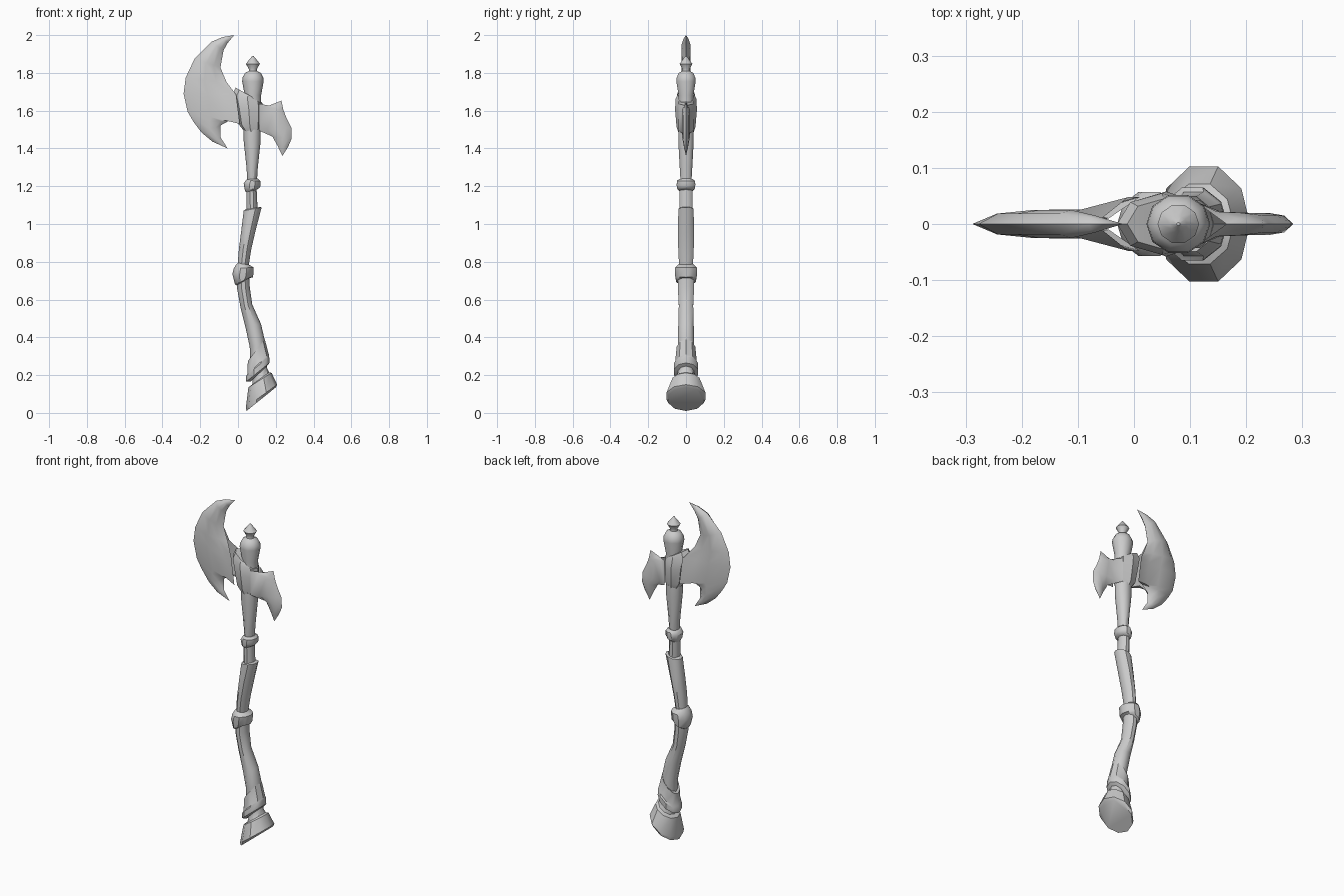
import bpy, bmesh
from math import cos, sin, pi, radians
from mathutils import Vector


def finish(name, bm, angle):
    bmesh.ops.recalc_face_normals(bm, faces=bm.faces)
    me = bpy.data.meshes.new(name)
    bm.to_mesh(me)
    bm.free()
    me.shade_smooth()
    me.set_sharp_from_angle(angle=radians(angle))
    ob = bpy.data.objects.new(name, me)
    bpy.context.collection.objects.link(ob)
    return ob


def loft(name, rings, sides=10, angle=38):
    """Each ring: left x, left z, right x, right z, half depth in y."""
    bm = bmesh.new()
    loops = []
    for xl, zl, xr, zr, ry in rings:
        left, right = Vector((xl, 0, zl)), Vector((xr, 0, zr))
        c, u = (left + right) / 2, (right - left) / 2
        loops.append([bm.verts.new(c + u * cos(a) + Vector((0, ry * sin(a), 0)))
                      for a in (2 * pi * i / sides for i in range(sides))])
    for a, b in zip(loops, loops[1:]):
        for i in range(sides):
            j = (i + 1) % sides
            bm.faces.new((a[i], a[j], b[j], b[i]))
    bm.faces.new(loops[0])
    bm.faces.new(loops[-1])
    return finish(name, bm, angle)


def blade(name, top, rows, bottom, thick):
    """Rows: cutting edge x, z, inner x, z, inner half depth."""
    bm = bmesh.new()
    steps = (0, 0.16, 0.45, 0.74, 1)

    def half(s):
        grid = []
        for i, (xo, zo, xi, zi, yi) in enumerate(rows):
            end = i in (0, len(rows) - 1)
            t = thick * (0.6 if end else 1)
            depth = (0, t * 0.75, t, max(t * 0.8, yi * 0.55), yi)
            grid.append([bm.verts.new((xo + (xi - xo) * f, s * d, zo + (zi - zo) * f))
                         for f, d in zip(steps, depth)])
        for a, b in zip(grid, grid[1:]):
            for k in range(len(steps) - 1):
                bm.faces.new((a[k], a[k + 1], b[k + 1], b[k]))
        for tip, row in ((top, grid[0]), (bottom, grid[-1])):
            v = bm.verts.new((tip[0], 0, tip[1]))
            for k in range(len(steps) - 1):
                bm.faces.new((v, row[k], row[k + 1]))

    half(1)
    half(-1)
    bmesh.ops.remove_doubles(bm, verts=bm.verts, dist=0.0005)
    return finish(name, bm, 50)


# Flared pommel with slanted foot
loft("pommel", [(.045, .01, .20, .135, .10), (.042, .03, .207, .15, .108),
                (.055, .135, .178, .212, .075), (.075, .15, .165, .215, .055),
                (.078, .17, .155, .235, .045), (.075, .20, .15, .26, .045)])

# Bottom sleeve with rim and oblique mouth
loft("bottom_sleeve", [(.065, .165, .155, .25, .055), (.043, .165, .167, .265, .068),
                       (.043, .195, .165, .30, .068), (.05, .205, .163, .31, .06),
                       (.052, .275, .142, .39, .052), (.06, .28, .138, .375, .045)])

# Curved lower grip
loft("lower_grip", [(.065, .24, .145, .29, .045), (.062, .35, .145, .37, .045),
                    (.038, .46, .122, .47, .043), (.013, .56, .075, .575, .04),
                    (-.005, .66, .062, .67, .045), (-.005, .73, .06, .73, .045)])

# Lower knot ring
loft("lower_ring", [(-.01, .675, .045, .70, .04), (-.016, .68, .06, .715, .055),
                    (-.03, .735, .08, .718, .06), (-.022, .765, .083, .77, .06),
                    (-.01, .785, .058, .785, .045), (0, .795, .05, .79, .035)])

# Middle grip with overhanging lip
loft("middle_grip", [(-.003, .77, .055, .77, .038), (.005, .87, .07, .865, .043),
                     (.018, .97, .093, .965, .045), (.03, 1.07, .125, 1.088, .042),
                     (.04, 1.078, .118, 1.09, .035)])
loft("upper_neck", [(.045, 1.05, .105, 1.05, .036), (.045, 1.2, .098, 1.2, .036)])

# Upper knot ring
loft("upper_ring", [(.042, 1.168, .10, 1.182, .036), (.036, 1.18, .112, 1.19, .048),
                    (.03, 1.215, .12, 1.20, .052), (.04, 1.23, .118, 1.228, .05),
                    (.048, 1.236, .105, 1.24, .035)])

# Shaft flaring into the head
loft("upper_shaft", [(.05, 1.22, .10, 1.22, .03), (.045, 1.30, .105, 1.30, .035),
                     (.03, 1.44, .12, 1.44, .043), (.03, 1.5, .12, 1.5, .043)])

# Head socket holding both blades
loft("head_socket", [(.035, 1.488, .105, 1.477, .04), (.002, 1.53, .124, 1.50, .05),
                     (-.015, 1.62, .13, 1.59, .058), (-.03, 1.685, .13, 1.64, .055),
                     (-.012, 1.722, .118, 1.648, .045)], sides=8, angle=30)

# Turned finial
cx = .079
loft("finial", [(cx - r, z, cx + r, z, r * .95) for r, z in (
    (.045, 1.60), (.043, 1.68), (.057, 1.755), (.055, 1.775), (.042, 1.80),
    (.022, 1.81), (.021, 1.82), (.037, 1.848), (.015, 1.876), (.003, 1.89))])

# Large crescent blade
blade("large_blade", (-.02, 2.0), [
    (-.08, 1.99, -.055, 1.958, 0), (-.14, 1.965, -.077, 1.918, 0),
    (-.23, 1.875, -.093, 1.828, 0), (-.277, 1.775, -.06, 1.75, .008),
    (-.288, 1.69, -.01, 1.685, .048), (-.267, 1.595, .01, 1.53, .048),
    (-.235, 1.54, -.045, 1.548, .01), (-.193, 1.484, -.092, 1.522, 0),
    (-.135, 1.436, -.092, 1.458, 0)], (-.055, 1.40), .025)

# Small rear blade
blade("small_blade", (.23, 1.653), [
    (.24, 1.605, .165, 1.627, 0), (.256, 1.563, .11, 1.637, .04),
    (.282, 1.51, .11, 1.495, .04), (.284, 1.452, .182, 1.463, 0),
    (.266, 1.41, .209, 1.415, 0)], (.235, 1.36), .02)
